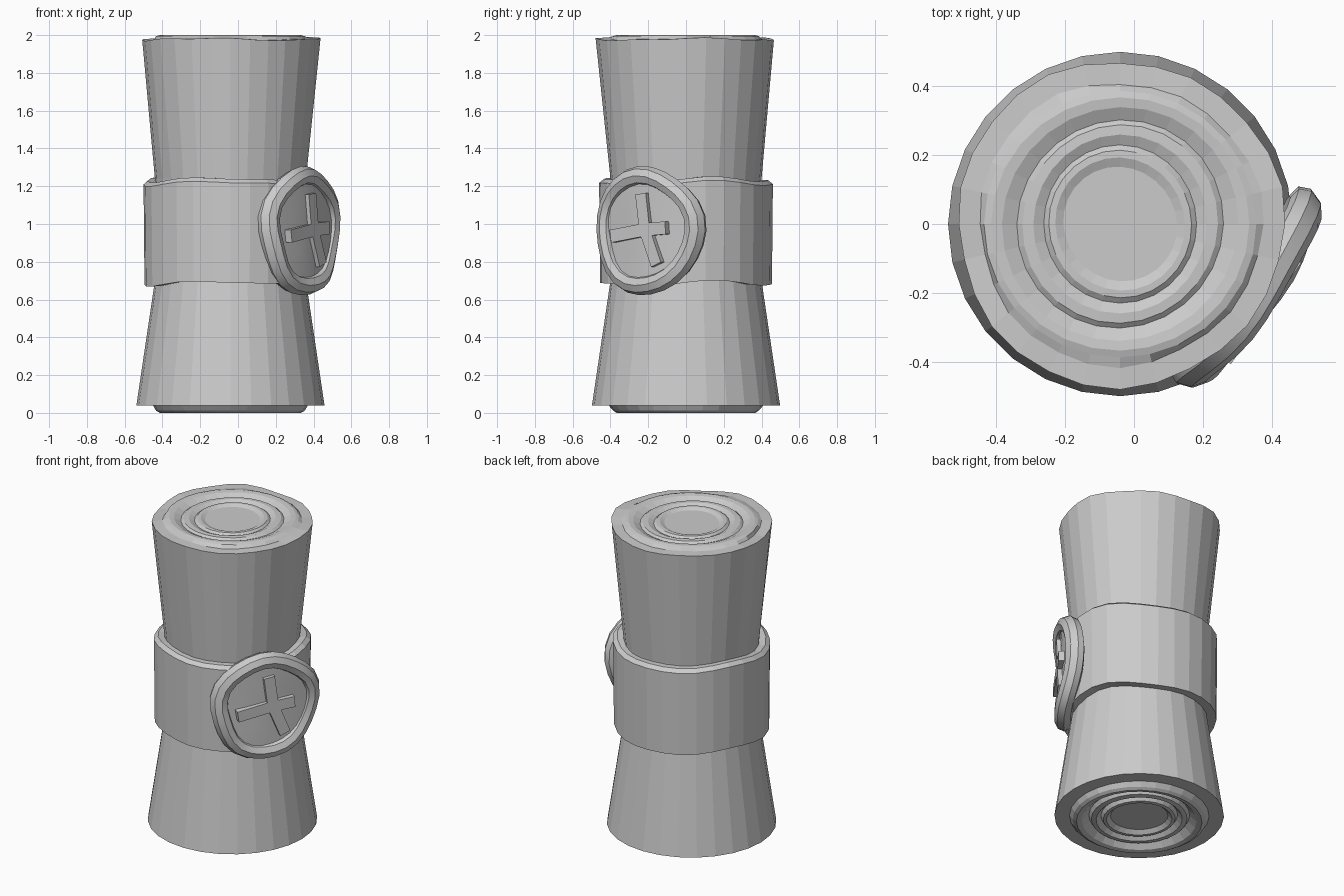
import bpy, bmesh
from math import sin, cos, pi, tau
from mathutils import Vector, Matrix

if "Cube" in bpy.data.objects:
    bpy.data.objects.remove(bpy.data.objects["Cube"])

grey = bpy.data.materials.new("plain grey")
grey.use_nodes = True
grey.diffuse_color = (0.6, 0.6, 0.6, 1)
grey.node_tree.nodes["Principled BSDF"].inputs["Base Color"].default_value = (0.6, 0.6, 0.6, 1)

AXIS = Vector((-0.04, 0, 0))
# Seal frame: sideways, up, outward
side, up, out = Vector((0.57, 0.82, 0)), Vector((0, 0, 1)), Vector((0.82, -0.57, 0))
seal_base = AXIS + side * 0.05 + up * 0.965


def finish(name, bm, smooth=False):
    bmesh.ops.remove_doubles(bm, verts=bm.verts, dist=0.0005)
    bmesh.ops.recalc_face_normals(bm, faces=bm.faces)
    mesh = bpy.data.meshes.new(name)
    bm.to_mesh(mesh)
    bm.free()
    mesh.materials.append(grey)
    ob = bpy.data.objects.new(name, mesh)
    bpy.context.collection.objects.link(ob)
    if smooth:
        bpy.context.view_layer.objects.active = ob
        ob.select_set(True)
        bpy.ops.object.shade_smooth_by_angle(angle=0.6)
        ob.select_set(False)
    return ob


def lathe(name, profile, sides, place, closed=False, smooth=False):
    """Spin (radius, height) points; place(r, angle, h) puts each in space."""
    bm = bmesh.new()
    rows = [[bm.verts.new(place(r, tau * i / sides, h)) for i in range(sides)]
            for r, h in profile]
    pairs = list(zip(rows, rows[1:])) + ([(rows[-1], rows[0])] if closed else [])
    for a, b in pairs:
        for i in range(sides):
            j = (i + 1) % sides
            bm.faces.new((a[i], a[j], b[j], b[i]))
    return finish(name, bm, smooth)


# Rolled paper: flared body with ringed ends
rings = [(0.41, 0.0), (0.39, 0.7), (0.37, 1.0), (0.34, 0.85), (0.30, -0.1),
         (0.285, 0.5), (0.255, 0.6), (0.225, -0.1), (0.21, 0.5), (0.19, 0.55),
         (0.165, 0.0), (0.0, 0.0)]


def place_body(r, a, h):
    if r > 0.405 and h > 1.9:
        wave = sin(3 * a + 1) + 0.6 * sin(7 * a)
        r += 0.006 * wave
        h += 0.006 * wave
    elif 0 < r < 0.405 and (h > 1.9 or h < 0.1):
        r += 0.004 * sin(2 * a + 20 * r)
    return AXIS + Vector((r * cos(a), r * sin(a), h))


bottom = [(r, 0.04 - 0.04 * k) for r, k in reversed(rings)]
top = [(r, 1.98 + 0.02 * k) for r, k in rings]
walls = [(0.498, 0.04), (0.40, 0.7), (0.385, 0.96), (0.40, 1.24), (0.472, 1.978)]
lathe("rolled_scroll", bottom + walls + top, 28, place_body)


# Wrapped band with wavy edges
def place_band(r, a, h):
    wave = sin(3 * a + 0.5) + 0.6 * sin(5 * a)
    h += 0.011 * wave
    r += 0.004 * sin(4 * a)
    return AXIS + Vector((r * cos(a), r * sin(a), h))


lathe("band", [(0.385, 0.69), (0.455, 0.685), (0.46, 1.215), (0.435, 1.235), (0.385, 1.235)],
      28, place_band, closed=True)


# Wax seal, bent slightly round the band
def place_seal(r, a, h):
    t, v = r * cos(a), r * sin(a)
    return seal_base + side * t + up * v + out * (h - 0.45 * t * t)


def place_rim(r, a, h):
    r += 0.008 * sin(3 * a + 1) + 0.005 * sin(5 * a)
    h += 0.006 * sin(4 * a)
    return place_seal(r, a, h)


rim = [(0.29 + 0.052 * cos(tau * i / 8), 0.45 + 0.055 * sin(tau * i / 8)) for i in range(8)]
lathe("seal_rim", rim, 26, place_rim, closed=True, smooth=True)
lathe("seal_disc", [(0, 0.42), (0.28, 0.42), (0.28, 0.472), (0.14, 0.472), (0, 0.472)],
      24, place_seal, smooth=True)

# Raised four-armed mark on the seal
hub = Vector((0.025, 0.005))
tips = [Vector(p) - hub for p in ((0.16, 0.015), (0.0, 0.195), (-0.195, -0.03), (0.10, -0.18))]
half = 0.034
outline = []
for i, tip in enumerate(tips):
    d = tip.normalized()
    n = Vector((-d.y, d.x))
    nxt = tips[(i + 1) % len(tips)].normalized()
    gap = (-d.angle_signed(nxt)) % tau
    notch = Matrix.Rotation(gap / 2, 2) @ d * (half / sin(gap / 2))
    outline += [hub + tip - n * half, hub + tip + n * half, hub + notch]
bm = bmesh.new()
face = bm.faces.new([bm.verts.new(seal_base + side * p.x + up * p.y + out * 0.455) for p in outline])
grown = bmesh.ops.extrude_face_region(bm, geom=[face])
bmesh.ops.translate(bm, vec=out * 0.04,
                    verts=[g for g in grown["geom"] if isinstance(g, bmesh.types.BMVert)])
finish("seal_mark", bm)
